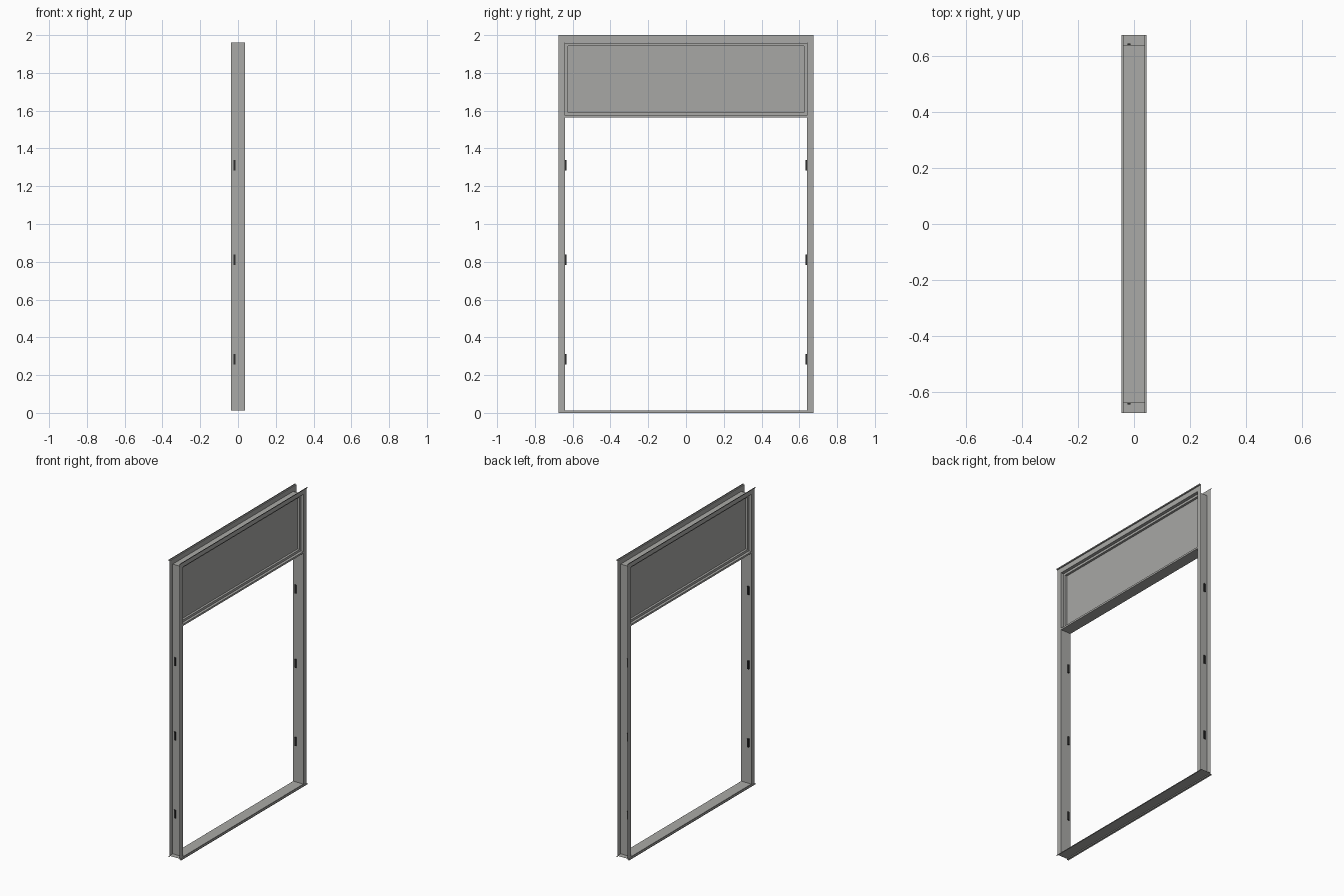
import bpy, bmesh

if "Cube" in bpy.data.objects:
    bpy.data.objects.remove(bpy.data.objects["Cube"])

def mat(name, v):
    m = bpy.data.materials.new(name)
    m.diffuse_color = (*v, 1)
    m.use_nodes = True
    m.node_tree.nodes["Principled BSDF"].inputs["Base Color"].default_value = m.diffuse_color
    return m

STEEL = mat("grey_steel", (0.40, 0.40, 0.385))
PANEL = mat("grey_panel", (0.39, 0.39, 0.375))
DARK = mat("dark_rubber", (0.03, 0.03, 0.03))

HX, LIP = 0.0375, 0.045       # half depth of frame, half depth over lips
YI, YO = 0.64, 0.675          # inner and outer half width
ZS, ZH, ZT = 0.012, 1.96, 2.0  # sill, header soffit, top

def make(name, quads, material):
    """Mesh from separate sheet quads, welded together."""
    bm = bmesh.new()
    for q in quads:
        bm.faces.new([bm.verts.new(p) for p in q])
    bmesh.ops.remove_doubles(bm, verts=bm.verts, dist=1e-5)
    bmesh.ops.recalc_face_normals(bm, faces=bm.faces)
    me = bpy.data.meshes.new(name)
    bm.to_mesh(me)
    bm.free()
    me.materials.append(material)
    ob = bpy.data.objects.new(name, me)
    bpy.context.collection.objects.link(ob)
    return ob

def sweep_y(profile, y):
    """Sheet strips running along y from an x-z profile."""
    return [[(a[0], -y, a[1]), (b[0], -y, b[1]), (b[0], y, b[1]), (a[0], y, a[1])]
            for a, b in zip(profile, profile[1:])]

def sweep_z(profile, z0, z1):
    """Sheet strips running along z from an x-y profile."""
    return [[(*a, z0), (*b, z0), (*b, z1), (*a, z1)]
            for a, b in zip(profile, profile[1:])]

def box(name, lo, hi, material):
    (x0, y0, z0), (x1, y1, z1) = lo, hi
    ring = [(x0, y0), (x1, y0), (x1, y1), (x0, y1), (x0, y0)]
    caps = [[(*p, z) for p in ring[:4]] for z in (z0, z1)]
    return make(name, sweep_z(ring, z0, z1) + caps, material)

# Jambs: open channels facing outwards, with dark strike pieces
for side, s in (("left", -1), ("right", 1)):
    flanges = []
    for x in (-HX, HX):
        flanges += sweep_z([(x, s * YI), (x, s * YO)], 0.006, 1.993)
    web = sweep_z([(-HX, s * YI), (HX, s * YI)], ZS, ZH)
    make(side + "_jamb", web + flanges, STEEL)
    for i, z in enumerate((0.285, 0.81, 1.31)):
        y0, y1 = sorted((s * 0.632, s * 0.645))
        box(f"{side}_strike_{i + 1}", (-0.024, y0, z - 0.028),
            (-0.012, y1, z + 0.028), DARK)

# Header: soffit with upright flanges and stepped lips
head = sweep_y([(-HX, 1.993), (-HX, ZH), (HX, ZH), (HX, 1.993)], YI)
for s in (-1, 1):
    head += sweep_y([(s * HX, 1.993), (s * LIP, 1.993), (s * LIP, ZT)], YO)
make("header", head, STEEL)

# Sill: shallow tray with matching lips
make("sill", sweep_y([(-LIP, 0), (-LIP, 0.006), (-HX, 0.006), (-HX, ZS), (HX, ZS),
                      (HX, 0.006), (LIP, 0.006), (LIP, 0)], YO), STEEL)

# Transom bar
box("transom_bar", (-HX, -YI, 1.563), (HX, YI, 1.575), STEEL)

# Glazing stops around the transom panel
SX, W, Z0, Z1 = 0.02, 0.015, 1.575, 1.957
for name, lo, hi in (
        ("lower_stop", (-SX, -YI, Z0), (SX, YI, Z0 + W)),
        ("upper_stop", (-SX, -YI, Z1 - W), (SX, YI, Z1)),
        ("left_stop", (-SX, -YI, Z0 + W), (SX, -YI + W, Z1 - W)),
        ("right_stop", (-SX, YI - W, Z0 + W), (SX, YI, Z1 - W))):
    box(name, lo, hi, STEEL)

# Transom panel
box("transom_panel", (-0.005, -YI + W, Z0 + W), (0.005, YI - W, Z1 - W), PANEL)
